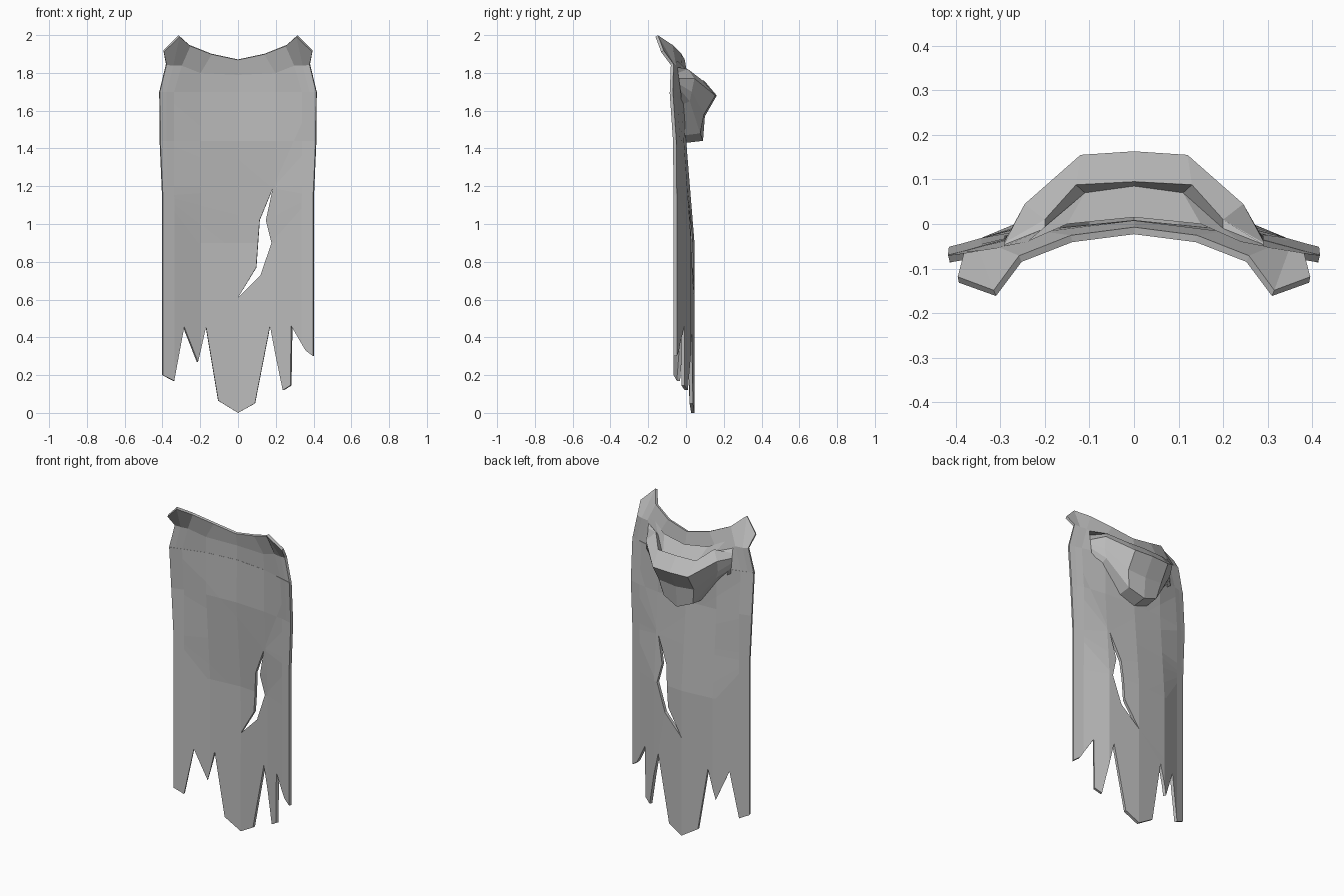
import bpy
import bmesh
from mathutils import Vector

default = bpy.data.objects.get("Cube")
if default:
    bpy.data.objects.remove(default, do_unlink=True)

cloth = bpy.data.materials.new("grey cloth")
cloth.use_nodes = True
grey = (0.5, 0.5, 0.5, 1)
cloth.diffuse_color = grey
shader = cloth.node_tree.nodes["Principled BSDF"]
shader.inputs["Base Color"].default_value = grey
shader.inputs["Roughness"].default_value = 0.9


def make_object(name, bm, thickness=0):
    """Turn a bmesh into a flat shaded object, optionally thickened."""
    bmesh.ops.remove_doubles(bm, verts=bm.verts, dist=0.0005)
    bmesh.ops.recalc_face_normals(bm, faces=bm.faces)
    mesh = bpy.data.meshes.new(name)
    bm.to_mesh(mesh)
    bm.free()
    mesh.materials.append(cloth)
    obj = bpy.data.objects.new(name, mesh)
    bpy.context.collection.objects.link(obj)
    if thickness:
        solid = obj.modifiers.new("thickness", "SOLIDIFY")
        solid.thickness = thickness
        solid.offset = 0
    return obj


def mirrored_loft(name, half_rows, thickness=0):
    """Skin rows of points that run from the middle out to one side."""
    bm = bmesh.new()
    rows = []
    for half in half_rows:
        full = [(-x, y, z) for x, y, z in reversed(half[1:])] + list(half)
        rows.append([bm.verts.new(p) for p in full])
    for low, high in zip(rows, rows[1:]):
        for i in range(len(low) - 1):
            bm.faces.new((low[i], low[i + 1], high[i + 1], high[i]))
    return make_object(name, bm, thickness)


def interpolate(value, stops):
    """Piecewise linear lookup in a list of (position, result)."""
    for (a, fa), (b, fb) in zip(stops, stops[1:]):
        if value <= b:
            return fa + (fb - fa) * max(0, value - a) / (b - a)
    return stops[-1][1]


# Cape: ragged outline with a torn slit, cut into panels and then bowed
side = [(0.4, 1.15), (0.413, 1.44), (0.415, 1.7)]
hem = [(-0.4, 0.2), (-0.34, 0.17), (-0.288, 0.455), (-0.215, 0.27),
       (-0.17, 0.455), (-0.105, 0.065), (0, 0), (0.09, 0.05), (0.17, 0.46),
       (0.24, 0.12), (0.28, 0.145), (0.285, 0.46), (0.36, 0.33), (0.4, 0.3)]
outline = hem + side + [(-x, z) for x, z in reversed(side)]
slit = [(0.185, 1.19), (0.115, 1.02), (0.097, 0.77), (0, 0.61),
        (0.12, 0.73), (0.178, 0.9), (0.148, 1.02)]

bm = bmesh.new()
for loop in (outline, slit):
    verts = [bm.verts.new((x, 0, z)) for x, z in loop]
    for a, b in zip(verts, verts[1:] + verts[:1]):
        bm.edges.new((a, b))
bmesh.ops.triangle_fill(bm, edges=bm.edges, use_beauty=True)
columns = [0] + [s * x for x in (0.2, 0.34, 0.38) for s in (-1, 1)]
cuts = [((x, 0, 0), (1, 0, 0)) for x in columns]
cuts += [((0, 0, z), (0, 0, 1)) for z in (0.46, 0.9, 1.2, 1.44)]
for point, normal in cuts:
    bmesh.ops.bisect_plane(bm, geom=bm.verts[:] + bm.edges[:] + bm.faces[:],
                           plane_co=Vector(point), plane_no=Vector(normal))
for v in bm.verts:
    x, z = abs(v.co.x), v.co.z
    middle = interpolate(z, [(0.9, 0.036), (1.44, -0.008), (1.7, 0)])
    shoulder = interpolate(z, [(0.9, 0.018), (1.44, -0.02), (1.7, -0.02)])
    edge = interpolate(z, [(1.44, -0.06), (1.7, -0.078)])
    v.co.y = interpolate(x, [(0, middle), (0.2, shoulder),
                             (0.34, edge + 0.02), (0.41, edge)])
make_object("cape", bm, 0.018)

# Collar: shoulder band rising to two forward pointed corners
mirrored_loft("collar", [
    [(0, 0, 1.7), (0.2, -0.02, 1.7), (0.34, -0.058, 1.7),
     (0.38, -0.069, 1.7), (0.415, -0.078, 1.7)],
    [(0, 0, 1.79), (0.2, -0.025, 1.8), (0.3, -0.06, 1.84),
     (0.345, -0.067, 1.84), (0.38, -0.073, 1.845)],
    [(0, -0.015, 1.87), (0.14, -0.033, 1.9), (0.255, -0.078, 1.945),
     (0.312, -0.155, 1.995), (0.394, -0.125, 1.915)],
], 0.016)

# Hood: lowered pouch hanging on the back, from the neck over the rim and under
hood = [
    [(0, 0.015, 1.8), (0.15, 0, 1.82), (0.24, -0.04, 1.86)],
    [(0, 0.085, 1.71), (0.11, 0.07, 1.72), (0.2, -0.01, 1.8)],
    [(0, 0.095, 1.76), (0.13, 0.088, 1.76), (0.2, 0.01, 1.82)],
    [(0, 0.163, 1.68), (0.12, 0.155, 1.68), (0.245, 0.045, 1.77)],
    [(0, 0.1, 1.57), (0.12, 0.095, 1.58), (0.24, 0.03, 1.7)],
    [(0, 0.09, 1.44), (0.1, 0.075, 1.48), (0.22, 0.02, 1.65)],
    [(0, 0, 1.43), (0.1, -0.005, 1.47), (0.22, -0.025, 1.63)],
]
for i, row in enumerate(hood):
    row.append((0.29, -0.05 + 0.004 * i, 1.86 - 0.03 * i))
mirrored_loft("hood", hood)
